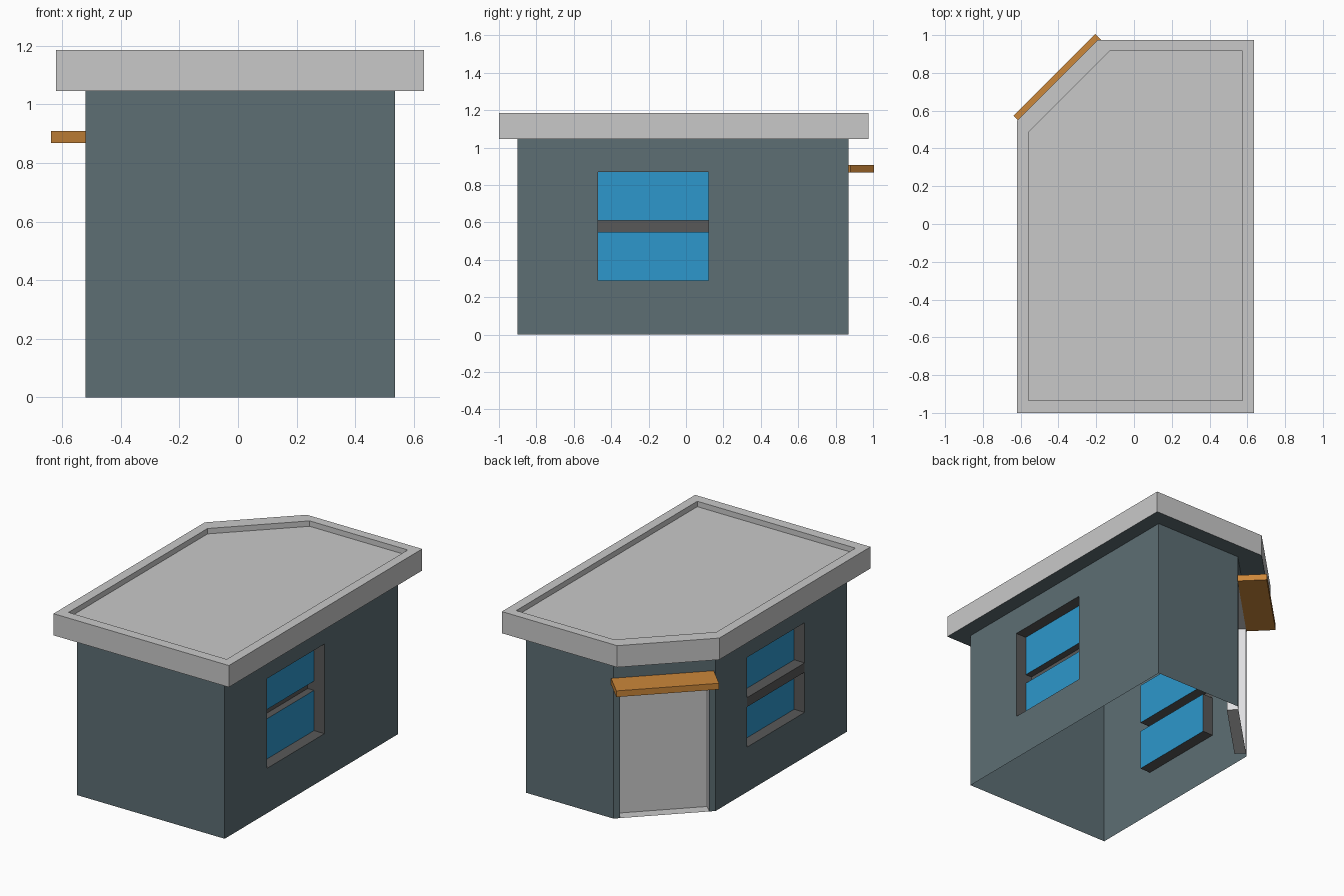
import bpy
from mathutils import Vector

if "Cube" in bpy.data.objects:
    bpy.data.objects.remove(bpy.data.objects["Cube"])

CUT = 0.43      # size of the cut corner
H = 1.045       # wall height


def material(name, rgb):
    m = bpy.data.materials.new(name)
    m.diffuse_color = (*rgb, 1)
    m.use_nodes = True
    m.node_tree.nodes["Principled BSDF"].inputs["Base Color"].default_value = m.diffuse_color
    return m


SLATE = material("slate_wall", (0.109, 0.156, 0.174))
GREY = material("light_grey", (0.584, 0.584, 0.584))
FRAME = material("dark_grey_frame", (0.098, 0.098, 0.098))
GLASS = material("blue_glass", (0.026, 0.309, 0.604))
ORANGE = material("orange_awning", (0.604, 0.242, 0.042))
WHITE = material("white_jamb", (0.74, 0.74, 0.75))


def make(name, polys):
    """Object from a list of (points, material)."""
    verts, faces, mats, idx = [], [], [], []
    for pts, m in polys:
        faces.append(range(len(verts), len(verts) + len(pts)))
        verts += [tuple(p) for p in pts]
        if m not in mats:
            mats.append(m)
        idx.append(mats.index(m))
    me = bpy.data.meshes.new(name)
    me.from_pydata(verts, [], [tuple(f) for f in faces])
    for m in mats:
        me.materials.append(m)
    for p, i in zip(me.polygons, idx):
        p.material_index = i
    ob = bpy.data.objects.new(name, me)
    bpy.context.collection.objects.link(ob)
    return ob


def outline(x0, x1, y0, y1):
    """Rectangle with the back left corner cut off."""
    return [(x0, y0), (x1, y0), (x1, y1), (x0 + CUT, y1), (x0, y1 - CUT)]


def frame(p, q):
    """Local wall frame: along, height, depth inwards."""
    p, q = Vector((*p, 0)), Vector((*q, 0))
    u = (q - p).normalized()
    n = Vector((u.y, -u.x, 0))
    return (lambda a, z, d=0: p + u * a - n * d + Vector((0, 0, z))), (q - p).length


def rect(P, a0, a1, z0, z1, m):
    return ([P(a0, z0), P(a1, z0), P(a1, z1), P(a0, z1)], m)


def wall(p, q, hole=None):
    P, L = frame(p, q)
    if not hole:
        return [rect(P, 0, L, 0, H, SLATE)]
    a0, a1, z0, z1 = hole
    out = [rect(P, 0, a0, 0, H, SLATE), rect(P, a1, L, 0, H, SLATE),
           rect(P, a0, a1, z1, H, SLATE)]
    if z0 > 0:
        out.append(rect(P, a0, a1, 0, z0, SLATE))
    return out


def recess(name, P, a0, a1, profile, pane_depth, pane, ledge, jamb):
    """Sweep a (z, depth) profile across an opening and close its sides."""
    polys = []
    for (z, d), (w, e) in zip(profile, profile[1:]):
        m = pane if d == e == pane_depth else ledge
        polys.append(([P(a0, z, d), P(a1, z, d), P(a1, w, e), P(a0, w, e)], m))
        if d == e and d > 0:
            for a, s in ((a0, 1), (a1, -1)):
                polys.append(([P(a, z), P(a, z, d), P(a, w, d), P(a, w)][::s], jamb))
    make(name, polys)


# Walls: open shell with three openings
base = outline(-0.52, 0.535, -0.90, 0.87)
chamfer_len = CUT * 2 ** 0.5
holes = {1: (0.43, 1.02, 0.29, 0.87),
         3: (0.038, chamfer_len - 0.038, 0, 0.87),
         4: (0.32, 0.91, 0.29, 0.87)}
sides = [(base[i], base[(i + 1) % 5]) for i in range(5)]
make("walls", [f for i, s in enumerate(sides) for f in wall(*s, holes.get(i))])

# Windows: right one has a sunken middle band, left one a raised bar
D = 0.075
for name, side, mid in (("right_window", 1, 0.12), ("left_window", 4, 0.0)):
    a0, a1, z0, z1 = holes[side]
    prof = [(z0, 0), (z0, D), (0.55, D), (0.55, mid),
            (0.61, mid), (0.61, D), (z1, D), (z1, 0)]
    recess(name, frame(*sides[side])[0], a0, a1, prof, D, GLASS, FRAME, FRAME)

# Door in the cut corner
P = frame(*sides[3])[0]
a0, a1, z0, z1 = holes[3]
recess("door", P, a0, a1, [(z0, 0), (z0, 0.07), (z1, 0.07), (z1, 0)],
       0.07, GREY, GREY, WHITE)

# Awning over the door
u0, u1, b, t, d = -0.014, 0.597, 0.868, 0.908, -0.177
lo = [P(u0, b, d), P(u1, b, d), P(u1, b), P(u0, b)]
hi = [P(u0, t, d), P(u1, t, d), P(u1, t), P(u0, t)]
make("awning", [(lo[::-1], ORANGE), (hi, ORANGE)] +
     [([lo[i], lo[(i + 1) % 4], hi[(i + 1) % 4], hi[i]], ORANGE) for i in range(4)])

# Roof: eaves, fascia, rim and sunken deck
outer = outline(-0.62, 0.635, -1.0, 0.975)
inner = outline(-0.558, 0.574, -0.935, 0.915)
rings = [(base, H), (outer, H), (outer, 1.185), (inner, 1.185), (inner, 1.15)]
rings = [[(x, y, z) for x, y in loop] for loop, z in rings]
roof = []
for k, (r, s) in enumerate(zip(rings, rings[1:])):
    for i in range(5):
        j = (i + 1) % 5
        roof.append(([r[i], r[j], s[j], s[i]], SLATE if k == 0 else GREY))
roof.append((rings[-1], GREY))
make("roof", roof)
